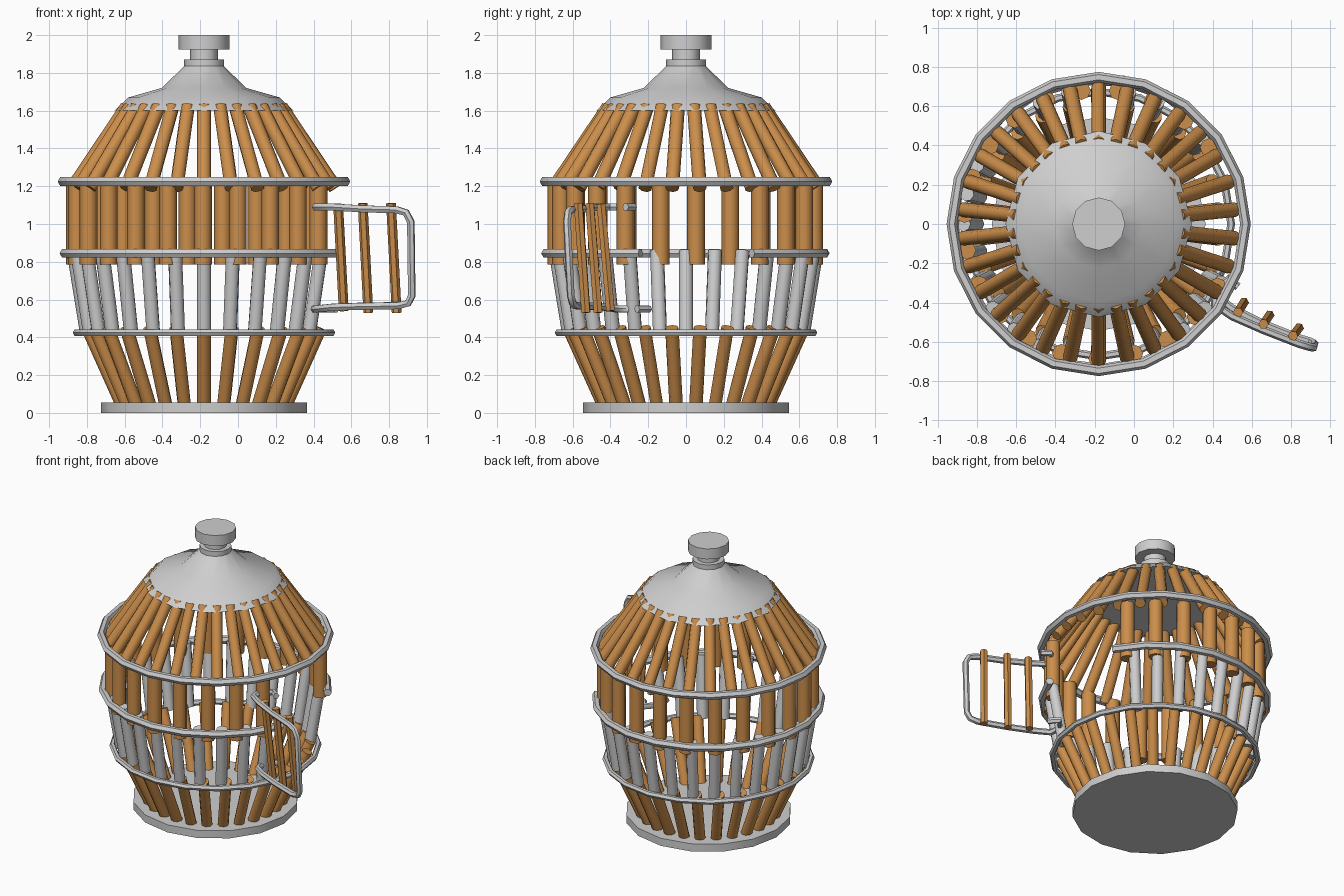
import bpy, math
from mathutils import Vector

if "Cube" in bpy.data.objects:
    bpy.data.objects.remove(bpy.data.objects["Cube"])

CX = -0.18          # cage axis


def material(name, rgb):
    m = bpy.data.materials.new(name)
    m.diffuse_color = (*rgb, 1)
    m.use_nodes = True
    m.node_tree.nodes["Principled BSDF"].inputs["Base Color"].default_value = m.diffuse_color
    return m


WOOD = material("warm_wood", (0.60, 0.27, 0.07))
METAL = material("pale_metal", (0.62, 0.62, 0.62))


def finish(ob, name, mat, angle=40):
    ob.name = name
    ob.data.materials.append(mat)
    bpy.ops.object.select_all(action='DESELECT')
    ob.select_set(True)
    bpy.context.view_layer.objects.active = ob
    bpy.ops.object.shade_smooth_by_angle(angle=math.radians(angle))
    return ob


def rod(name, a, b, r, mat, sides=8):
    a, b = Vector(a), Vector(b)
    d = b - a
    bpy.ops.mesh.primitive_cylinder_add(vertices=sides, radius=r, depth=d.length,
                                        location=(a + b) / 2,
                                        rotation=d.to_track_quat('Z', 'Y').to_euler())
    return finish(bpy.context.object, name, mat, 50)


def polar(r, deg, z):
    t = math.radians(deg)
    return (CX + r * math.cos(t), r * math.sin(t), z)


def stave_row(name, count, phase, low, high, r, mat, gap=None):
    """Ring of staves; low and high are (radius, z), gap is a skipped angle range."""
    for i in range(count):
        deg = (phase + 360 * i / count + 180) % 360 - 180
        if gap and gap[0] < deg < gap[1]:
            continue
        rod(name, polar(low[0], deg, low[1]), polar(high[0], deg, high[1]), r, mat)


def lathe(name, profile, sides, mat):
    verts, faces = [], []
    for r, z in profile:
        verts += [polar(r, 90 + 360 * i / sides, z) for i in range(sides)]
    for k in range(len(profile) - 1):
        for i in range(sides):
            j = (i + 1) % sides
            faces.append((k * sides + i, k * sides + j, (k + 1) * sides + j, (k + 1) * sides + i))
    faces.append(tuple(reversed(range(sides))))
    faces.append(tuple(range(len(verts) - sides, len(verts))))
    me = bpy.data.meshes.new(name)
    me.from_pydata(verts, [], faces)
    ob = bpy.data.objects.new(name, me)
    bpy.context.collection.objects.link(ob)
    return finish(ob, name, mat, 33)


def tube(name, points, r, closed=False):
    cu = bpy.data.curves.new(name, 'CURVE')
    cu.dimensions = '3D'
    cu.bevel_depth = r
    cu.bevel_resolution = 1
    cu.use_fill_caps = True
    sp = cu.splines.new('POLY')
    sp.points.add(len(points) - 1)
    for p, q in zip(sp.points, points):
        p.co = (*q, 1)
    sp.use_cyclic_u = closed
    ob = bpy.data.objects.new(name, cu)
    bpy.context.collection.objects.link(ob)
    bpy.ops.object.select_all(action='DESELECT')
    ob.select_set(True)
    bpy.context.view_layer.objects.active = ob
    bpy.ops.object.convert(target='MESH')
    return finish(bpy.context.object, name, METAL, 50)


# Base plate and lid with knob
lathe("base_plate", [(0.545, 0), (0.545, 0.055)], 16, METAL)
lathe("lid", [(0.475, 1.6), (0.40, 1.67), (0.225, 1.72), (0.10, 1.84)], 12, METAL)
lathe("lid_collar", [(0.105, 1.835), (0.105, 1.87)], 12, METAL)
lathe("knob_neck", [(0.073, 1.86), (0.073, 1.93)], 12, METAL)
lathe("knob", [(0.135, 1.925), (0.135, 2.0)], 12, METAL)

# Rows of staves, with a doorway on the right side
stave_row("lower_stave", 26, -90, (0.43, 0.03), (0.62, 0.45), 0.036, WOOD)
stave_row("metal_stave", 28, -90, (0.62, 0.43), (0.69, 0.86), 0.038, METAL, (-24, 28))
stave_row("middle_stave", 23, 175.6, (0.685, 0.785), (0.685, 1.2), 0.047, WOOD, (-24, 28))
stave_row("roof_stave", 30, -90, (0.70, 1.19), (0.41, 1.62), 0.037, WOOD)

# Hoops; the middle one is broken by the doorway
for name, r, z, tr in (("lower_hoop", 0.675, 0.425, 0.02), ("upper_hoop", 0.748, 1.225, 0.027)):
    tube(name, [polar(r, 90 + 18 * i, z) for i in range(20)], tr, True)
tube("middle_hoop", [polar(0.74, 28 + 313 * i / 18, 0.845) for i in range(19)], 0.027)

# Open door: bent frame whose ends hook round the cage, and three bars
tube("door_frame", [
    (0.53, -0.32, 1.09), (0.48, -0.28, 1.09), (0.41, -0.34, 1.09), (0.41, -0.41, 1.09),
    (0.50, -0.47, 1.09), (0.66, -0.54, 1.08), (0.84, -0.61, 1.075), (0.89, -0.625, 1.06),
    (0.915, -0.63, 1.01), (0.92, -0.61, 0.62), (0.90, -0.60, 0.58), (0.85, -0.585, 0.568),
    (0.66, -0.51, 0.565), (0.50, -0.43, 0.56), (0.41, -0.36, 0.55), (0.40, -0.28, 0.55),
    (0.47, -0.20, 0.55), (0.52, -0.26, 0.55)], 0.021)
for top, bottom in (((0.53, -0.45, 1.105), (0.56, -0.40, 0.54)),
                    ((0.66, -0.51, 1.11), (0.69, -0.465, 0.53)),
                    ((0.81, -0.57, 1.11), (0.84, -0.53, 0.53))):
    rod("door_bar", bottom, top, 0.026, WOOD, 6)
